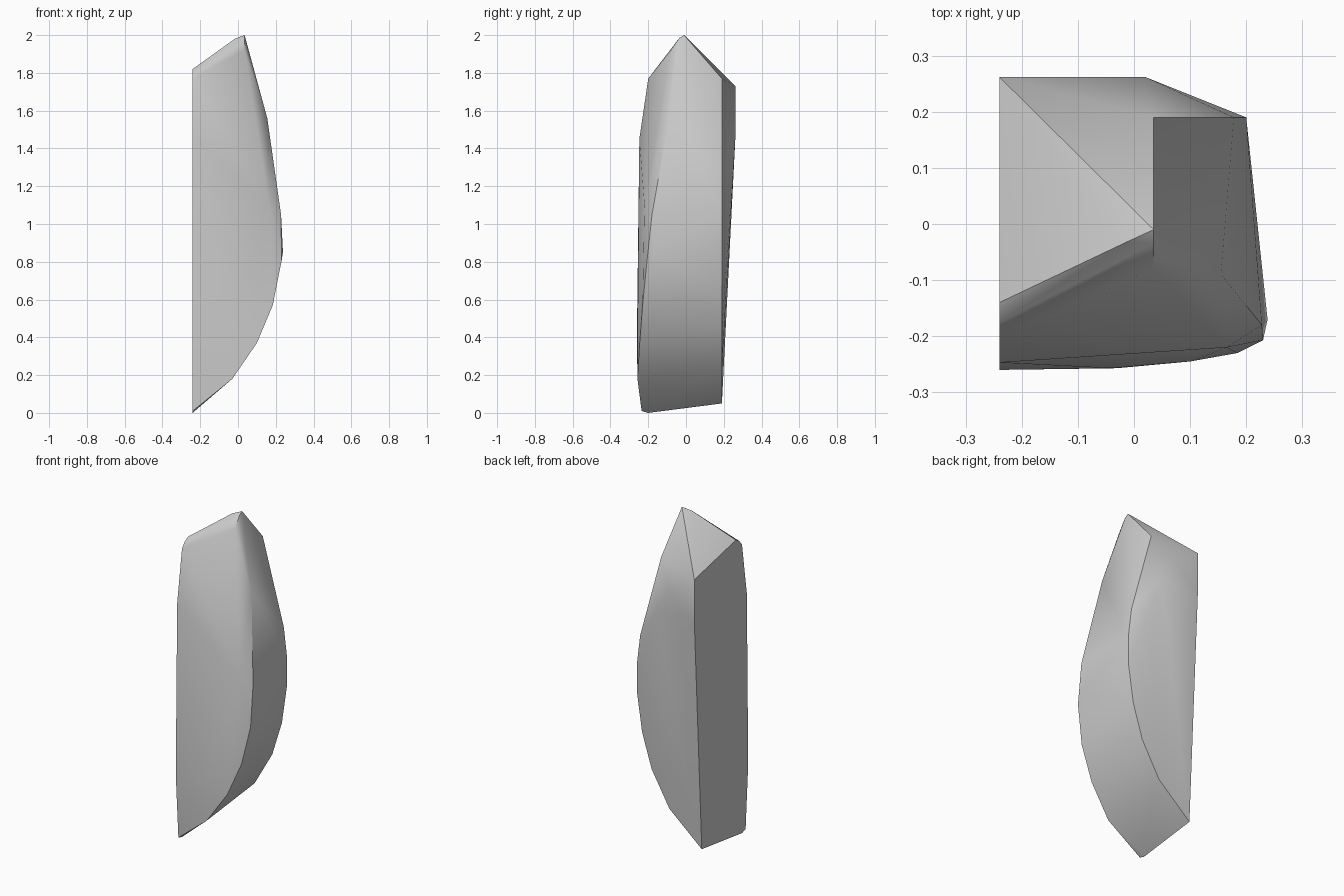
import bpy, bmesh, math

if "Cube" in bpy.data.objects:
    bpy.data.objects.remove(bpy.data.objects["Cube"])

# Flat left side outline (y, z) at x = -0.24
left_outline = [(0.262, 1.73), (0.262, 1.47), (0.19, 0.05), (-0.2, 0.0), (-0.235, 0.01),
                (-0.26, 0.4), (-0.247, 1.45), (-0.2, 1.77), (-0.175, 1.8), (-0.14, 1.82)]
# Curved right profile (x, z) along the back edge at y = 0.19
back_profile = [(0.035, 1.77), (0.178, 1.25), (0.2, 1.07), (0.2, 0.9), (0.165, 0.66),
                (0.1, 0.45), (-0.02, 0.24)]
# Rounded front right edge
front_edge = [(0.035, -0.08, 1.92), (0.155, -0.09, 1.56), (0.228, -0.18, 1.05),
              (0.238, -0.17, 0.85), (0.23, -0.207, 0.8), (0.184, -0.23, 0.57),
              (0.1, -0.245, 0.37), (-0.03, -0.257, 0.18), (-0.04, -0.257, 0.4),
              (0.165, -0.22, 1.1)]
# Peak and upper back chamfer
peak = [(0.035, -0.01, 2.0), (0.035, -0.035, 1.985), (-0.015, -0.033, 1.982),
        (0.02, 0.262, 1.47), (-0.07, 0.262, 1.62)]

points = [(-0.24, y, z) for y, z in left_outline]
points += [(x, 0.19, z) for x, z in back_profile]
points += front_edge + peak

# Chipped shard as the convex shell around those outlines
bm = bmesh.new()
for p in points:
    bm.verts.new(p)
bmesh.ops.convex_hull(bm, input=list(bm.verts))
bmesh.ops.delete(bm, geom=[v for v in bm.verts if not v.link_faces], context='VERTS')
bmesh.ops.dissolve_limit(bm, angle_limit=math.radians(1), verts=list(bm.verts), edges=list(bm.edges))
bmesh.ops.recalc_face_normals(bm, faces=list(bm.faces))

mesh = bpy.data.meshes.new("stone_shard")
bm.to_mesh(mesh)
bm.free()
shard = bpy.data.objects.new("stone_shard", mesh)
bpy.context.collection.objects.link(shard)
bpy.context.view_layer.objects.active = shard
shard.select_set(True)
bpy.ops.object.shade_smooth_by_angle(angle=math.radians(30))
